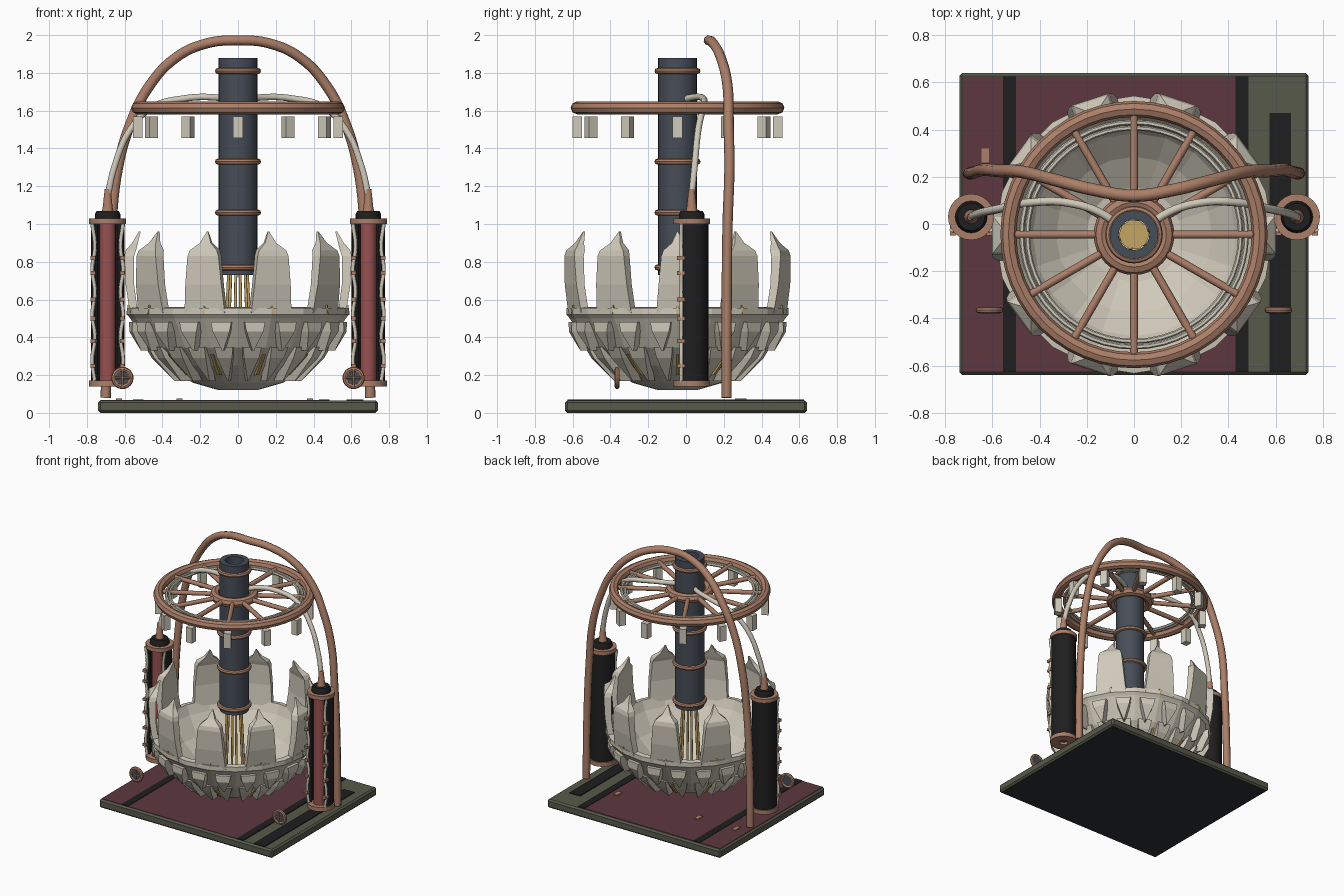
import bpy, bmesh, math
from mathutils import Vector

if "Cube" in bpy.data.objects:
    bpy.data.objects.remove(bpy.data.objects["Cube"])

CY = -0.045  # centre of bowl, column and wheel in y


def mat(name, r, g, b):
    m = bpy.data.materials.new(name)
    m.diffuse_color = [*[(c / 255) ** 2.2 for c in (r, g, b)], 1]
    m.use_nodes = True
    m.node_tree.nodes["Principled BSDF"].inputs["Base Color"].default_value = m.diffuse_color
    return m


COPPER = mat("copper", 170, 126, 104)
CREAM = mat("cream", 206, 200, 184)
MAROON = mat("maroon", 94, 58, 66)
RED = mat("red", 150, 82, 82)
SLATE = mat("slate", 72, 78, 88)
BLACK = mat("black", 36, 36, 37)
OLIVE = mat("olive", 88, 90, 76)
GOLD = mat("gold", 196, 164, 100)
CHARCOAL = mat("charcoal", 50, 52, 57)


def make(name, verts, faces, m, smooth=False, loc=(0, 0, 0)):
    me = bpy.data.meshes.new(name)
    me.from_pydata([tuple(v) for v in verts], [], faces)
    me.materials.append(m)
    bm = bmesh.new()
    bm.from_mesh(me)
    bmesh.ops.remove_doubles(bm, verts=bm.verts, dist=1e-5)
    bmesh.ops.recalc_face_normals(bm, faces=bm.faces)
    bm.to_mesh(me)
    bm.free()
    ob = bpy.data.objects.new(name, me)
    ob.location = loc
    bpy.context.collection.objects.link(ob)
    if smooth:
        bpy.ops.object.select_all(action='DESELECT')
        ob.select_set(True)
        bpy.context.view_layer.objects.active = ob
        bpy.ops.object.shade_smooth_by_angle(angle=math.radians(35))
    return ob


def lathe(name, prof, m, loc=(0, CY, 0), n=24, closed=True, arc=None, smooth=True):
    """Turn an (r, z) profile round z; arc limits it to a part turn in degrees."""
    a0, a1 = [math.radians(a) for a in (arc or (0, 360))]
    cnt, k = (n + 1 if arc else n), len(prof)
    verts = [(r * math.cos(a), r * math.sin(a), z)
             for a in [a0 + (a1 - a0) * i / n for i in range(cnt)] for r, z in prof]
    faces = [(i * k + j, (i + 1) % cnt * k + j, (i + 1) % cnt * k + (j + 1) % k, i * k + (j + 1) % k)
             for i in range(n) for j in range(k if closed else k - 1)]
    if arc:
        faces += [tuple(range(k)), tuple(range(n * k, n * k + k))]
    return make(name, verts, faces, m, smooth, loc)


def solid(name, prof, m, loc, n=20):
    return lathe(name, [(0, prof[0][1]), *prof, (0, prof[-1][1])], m, loc, n, False)


def torus(name, R, r, z, m, loc=(0, CY, 0), n=40, k=8):
    prof = [(R + r * math.cos(t), z + r * math.sin(t)) for t in [math.tau * i / k for i in range(k)]]
    return lathe(name, prof, m, loc, n, smooth=True)


def radial(name, rows, angles, m):
    """Lofted blades round the centre; a row is half width, z, outer and inner radius."""
    verts, faces = [], []
    for d in angles:
        a, o = math.radians(d), len(verts)
        c, s = math.cos(a), math.sin(a)
        for w, z, ro, ri in rows:
            for r, t in ((ro, -w), (ro, w), (ri, w), (ri, -w)):
                verts.append((r * c - t * s, r * s + t * c, z))
        for i in range(len(rows) - 1):
            b = o + 4 * i
            faces += [(b + j, b + (j + 1) % 4, b + 4 + (j + 1) % 4, b + 4 + j) for j in range(4)]
        e = o + 4 * (len(rows) - 1)
        faces += [(o, o + 1, o + 2, o + 3), (e, e + 1, e + 2, e + 3)]
    return make(name, verts, faces, m, loc=(0, CY, 0))


def box(name, x0, x1, y0, y1, z0, z1, m):
    v = [(x, y, z) for x in (x0, x1) for y in (y0, y1) for z in (z0, z1)]
    f = [(0, 1, 3, 2), (4, 5, 7, 6), (0, 1, 5, 4), (2, 3, 7, 6), (0, 2, 6, 4), (1, 3, 7, 5)]
    return make(name, v, f, m)


def tube(name, pts, r, m, straight=False):
    cu = bpy.data.curves.new(name, 'CURVE')
    cu.dimensions, cu.bevel_depth, cu.bevel_resolution = '3D', r, 2
    cu.use_fill_caps, cu.resolution_u = True, 6
    sp = cu.splines.new('BEZIER')
    sp.bezier_points.add(len(pts) - 1)
    for p, co in zip(sp.bezier_points, pts):
        p.co = co
        p.handle_left_type = p.handle_right_type = 'VECTOR' if straight else 'AUTO'
    cu.materials.append(m)
    ob = bpy.data.objects.new(name, cu)
    bpy.context.collection.objects.link(ob)
    return ob


# base plate with a dark underside and inlaid floor panels
base = box("base_plate", -.74, .74, -.64, .64, 0, .066, OLIVE)
bm = bmesh.new()
bm.from_mesh(base.data)
bmesh.ops.bevel(bm, geom=bm.edges[:], offset=.012, segments=1, affect='EDGES')
base.data.materials.append(CHARCOAL)
for f in bm.faces:
    f.normal_update()
    f.material_index = int(f.normal.z < -.9)
bm.to_mesh(base.data)
bm.free()
box("floor_panel", -.727, .43, -.627, .622, .06, .069, MAROON)
box("left_stripe", -.555, -.5, -.628, .625, .063, .072, BLACK)
box("right_stripe", .43, .485, -.628, .625, .063, .072, BLACK)
box("right_slot", .575, .665, -.628, .47, .063, .072, BLACK)
for x in (-.63, -.31, .38):
    box("floor_tab", x - .016, x + .016, .26, .32, .066, .075, COPPER)

# bowl with spikes and petals
lathe("bowl", [(0, .12), (.1, .12), (.24, .16), (.37, .25), (.475, .345), (.57, .5), (.588, .52),
               (.588, .555), (.55, .56), (.52, .49), (.43, .36), (.33, .27), (.2, .19), (0, .16)],
      CREAM, n=20, closed=False, smooth=False)
petals = [36 * i for i in range(10)]
twenty = [9 + 18 * i for i in range(20)]
radial("petals", [(.112, .53, .572, .53), (.1, .68, .595, .55), (.086, .83, .602, .55),
                  (.075, .86, .595, .54), (.03, .9, .56, .53), (.003, .96, .525, .515)], petals, CREAM)
radial("upper_spikes", [(.055, .48, .575, .53), (.045, .43, .575, .5), (.004, .33, .52, .44)], twenty, CREAM)
radial("lower_spikes", [(.05, .35, .49, .44), (.04, .29, .455, .39), (.003, .17, .34, .27)], twenty, CREAM)
radial("petal_strips", [(.005, .52, .592, .56), (.005, .57, .584, .56)], petals, GOLD)
radial("bowl_strips", [(.008, .2, .335, .29), (.008, .31, .455, .4)], petals, GOLD)

# central column, collars and glowing core
lathe("column", [(.103, .73), (.103, 1.88), (.065, 1.88), (.065, .73)], SLATE)
for z in (.77, 1.06, 1.33, 1.81):
    torus("collar", .106, .016, z, COPPER, n=28)
solid("core", [(.064, .75), (.064, .78)], GOLD, (0, CY, 0), 10)
for i in range(6):
    c, s = math.cos(math.pi * i / 3 + .3), math.sin(math.pi * i / 3 + .3)
    tube("core_rod", [(.05 * c, CY + .05 * s, .78), (.08 * c, CY + .08 * s, .17)], .008, GOLD, True)

# spoked wheel with hanging blocks
torus("wheel_rim", .532, .034, 1.615, COPPER, n=48)
torus("wheel_hub", .137, .034, 1.615, COPPER, n=32)
for R in (.452, .476):
    torus("wheel_cable", R, .011, 1.615, CREAM, n=48, k=6)
for i in range(12):
    c, s = math.cos(math.pi * i / 6), math.sin(math.pi * i / 6)
    tube("spoke", [(.15 * c, CY + .15 * s, 1.615), (.52 * c, CY + .52 * s, 1.615)], .017, COPPER, True)
radial("hanging_blocks", [(.026, 1.455, .555, .505), (.026, 1.57, .555, .505)],
       [30 * i for i in range(12)], CREAM)

# arch over the back
half = [(.7, .215, .08), (.695, .215, .5), (.67, .22, 1.0), (.635, .23, 1.3), (.57, .225, 1.53),
        (.47, .22, 1.73), (.33, .185, 1.88), (.17, .145, 1.955)]
tube("arch", half + [(0, .12, 1.972)] + [(-x, y, z) for x, y, z in half[::-1]], .027, COPPER)

for s in (-1, 1):
    # side tank: open black shell, red core, flanges and nozzle
    x, y = s * .69, .03
    lathe("tank_shell", [(.088, .16), (.088, 1.01), (.066, 1.01), (.066, .16)], BLACK, (x, y, 0),
          arc=(-38, 218), n=20)
    solid("tank_core", [(.043, .16), (.043, 1.01)], RED, (x, .01, 0))
    lathe("tank_bottom_flange", [(.098, .14), (.098, .172), (.03, .172), (.03, .14)], COPPER, (x, y, 0))
    lathe("tank_top_flange", [(.098, 1.0), (.098, 1.03), (.05, 1.03), (.05, 1.0)], COPPER, (x, y, 0))
    solid("tank_cap", [(.068, 1.02), (.068, 1.05), (.058, 1.07)], BLACK, (x, y, 0))
    solid("tank_nozzle", [(.032, 1.06), (.026, 1.09), (.016, 1.185)], COPPER, (x, y, 0))
    for t in (-1, 1):
        tube("tank_cable", [(x + t * (.082 if i % 2 else .068), -.025, .16 + .12 * i) for i in range(8)],
             .01, CREAM)
        for z in (.25, .38, .5, .6, .74, .82):
            box("cable_clip", x + t * .077 - .013, x + t * .077 + .013, -.048, -.005, z - .01, z + .01, COPPER)

    # feed hose from the tank to the column
    tube("feed_hose", [(x, y, 1.15), (s * .655, .045, 1.3), (s * .57, .065, 1.5), (s * .45, .09, 1.62),
                       (s * .28, .09, 1.665), (s * .12, .035, 1.67), (s * .07, -.01, 1.66)], .018, CREAM)

    # hand wheel in front
    p = (s * .612, -.365, .185)
    parts = [torus("gauge_rim", .046, .013, 0, COPPER, p, 24),
             solid("gauge_face", [(.044, -.008), (.044, .008)], SLATE, p)]
    for ob in parts:
        ob.rotation_euler.x = math.pi / 2
    for dx, dz in ((.044, 0), (0, .044)):
        tube("gauge_bar", [(p[0] - dx, p[1] - .009, p[2] - dz), (p[0] + dx, p[1] - .009, p[2] + dz)],
             .005, COPPER, True)
